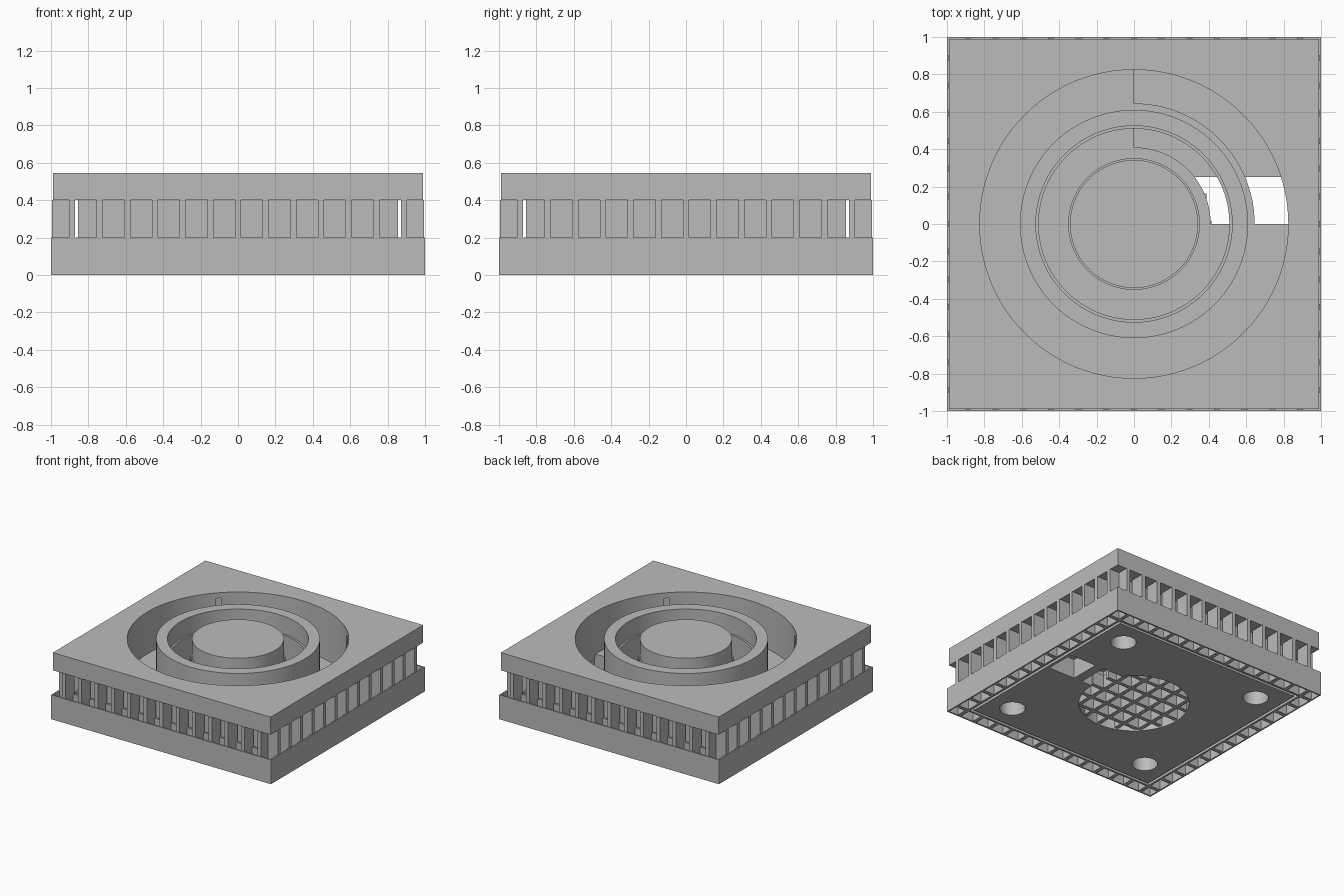
import bpy, bmesh
from math import pi, sin, cos, sqrt, radians

if "Cube" in bpy.data.objects:
    bpy.data.objects.remove(bpy.data.objects["Cube"])

grey = bpy.data.materials.new("plain grey")
grey.use_nodes = True
colour = (0.5, 0.5, 0.5, 1)
grey.diffuse_color = colour
grey.node_tree.nodes["Principled BSDF"].inputs["Base Color"].default_value = colour


def finish(bm, name):
    bmesh.ops.recalc_face_normals(bm, faces=bm.faces)
    mesh = bpy.data.meshes.new(name)
    bm.to_mesh(mesh)
    bm.free()
    mesh.materials.append(grey)
    ob = bpy.data.objects.new(name, mesh)
    bpy.context.collection.objects.link(ob)
    return ob


def add_box(bm, x, y, z):
    """Box from three (low, high) ranges."""
    vs = bmesh.ops.create_cube(bm, size=1)["verts"]
    for v in vs:
        v.co = [r[0] if c < 0 else r[1] for c, r in zip(v.co, (x, y, z))]


def box(name, x, y, z):
    bm = bmesh.new()
    add_box(bm, x, y, z)
    return finish(bm, name)


def ring(name, r0, r1, z0, z1, n=96, start=0, sweep=2 * pi):
    """Full ring or capped sector with a rectangular section."""
    bm = bmesh.new()
    full = sweep > 6
    rows = []
    for i in range(n if full else n + 1):
        a = start + sweep * i / n
        rows.append([bm.verts.new((r * cos(a), r * sin(a), z))
                     for r, z in ((r0, z0), (r1, z0), (r1, z1), (r0, z1))])
    for i in range(n):
        p, q = rows[i], rows[(i + 1) % len(rows)]
        for j in range(4):
            k = (j + 1) % 4
            bm.faces.new((p[j], p[k], q[k], q[j]))
    if not full:
        bm.faces.new(rows[0])
        bm.faces.new(rows[-1])
    return finish(bm, name)


def cylinder(name, r, x, y, z0, z1, n=64):
    bm = bmesh.new()
    vs = bmesh.ops.create_cone(bm, cap_ends=True, segments=n, radius1=r,
                               radius2=r, depth=z1 - z0)["verts"]
    bmesh.ops.translate(bm, verts=vs, vec=(x, y, (z0 + z1) / 2))
    return finish(bm, name)


def square_frame(name, inner, outer, z0, z1):
    s = sqrt(2)
    return ring(name, inner * s, outer * s, z0, z1, n=4, start=pi / 4)


def combine(ob, other, operation):
    mod = ob.modifiers.new("combine", 'BOOLEAN')
    mod.operation, mod.object, mod.solver = operation, other, 'EXACT'
    bpy.context.view_layer.objects.active = ob
    bpy.ops.object.modifier_apply(modifier=mod.name)
    bpy.data.objects.remove(other)


# Main body: inner core under a wide top plate
CORE, PLATE = 0.855, 0.99
body = box("body", (-PLATE, PLATE), (-PLATE, PLATE), (0.4, 0.545))
combine(body, box("core", (-CORE, CORE), (-CORE, CORE), (0, 0.45)), 'UNION')

# Round grooves, their deeper quarter channels, outlets and bottom recess
cutters = [
    ring("outer_groove", 0.61, 0.825, 0.2, 0.7),
    ring("inner_groove", 0.352, 0.51, 0.2, 0.45),
    ring("inner_groove_top", 0.342, 0.525, 0.4, 0.7),
    ring("outer_channel", 0.645, 0.825, 0.14, 0.3, 24, 0, pi / 2),
    ring("inner_channel", 0.41, 0.51, 0.14, 0.3, 24, 0, pi / 2),
    box("outer_outlet", (0.59, 0.83), (0, 0.25), (-0.1, 0.16)),
    box("inner_outlet", (0.3, 0.512), (0, 0.25), (-0.1, 0.16)),
    cylinder("bottom_recess", 0.415, 0, 0, -0.1, 0.12),
]
# Mounting holes that just break into the outer groove
for x in (-0.65, 0.65):
    for y in (-0.65, 0.65):
        cutters.append(cylinder("mounting_hole", 0.097, x, y, -0.1, 0.5, 32))
for cutter in cutters:
    combine(body, cutter, 'DIFFERENCE')
for ob in bpy.context.selected_objects:
    ob.select_set(False)
body.select_set(True)
bpy.context.view_layer.objects.active = body
bpy.ops.object.shade_smooth_by_angle(angle=radians(30))

# Base walls around the slats
square_frame("base_outer_wall", 0.988, 1.0, 0, 0.2)
square_frame("base_inner_wall", 0.878, 0.895, 0, 0.2)

# Upright slats along all four sides
PITCH, HALF = 0.148, 0.016
bm = bmesh.new()
for i in range(-6, 7):
    across = (i * PITCH - HALF, i * PITCH + HALF)
    for depth in ((-0.995, -0.878), (0.878, 0.995)):
        add_box(bm, across, depth, (0, 0.4))
        add_box(bm, depth, across, (0, 0.4))
finish(bm, "side_slats")

# Crossed bars in the bottom recess
bm = bmesh.new()
for i in range(-2, 3):
    p = i * PITCH
    reach = sqrt(0.415 ** 2 - p * p)
    across, along = (p - HALF, p + HALF), (-reach, reach)
    add_box(bm, across, along, (0.01, 0.12))
    add_box(bm, along, across, (0.01, 0.12))
finish(bm, "bottom_grille")
